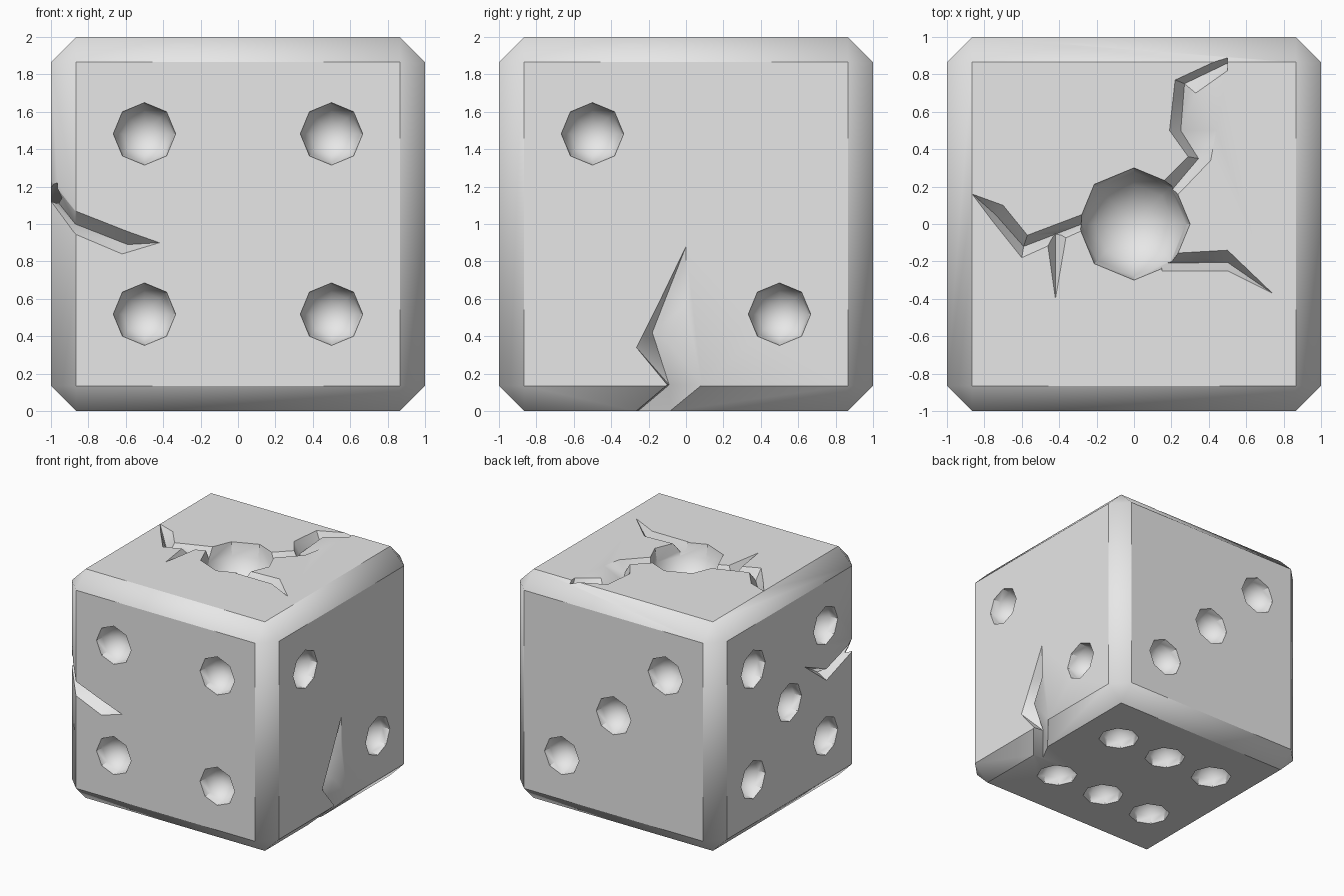
import bpy, bmesh, math
from mathutils import Vector, Matrix

if "Cube" in bpy.data.objects:
    bpy.data.objects.remove(bpy.data.objects["Cube"], do_unlink=True)

BEVEL, PIP, BIG_PIP = 0.135, 0.167, 0.3
CENTRE = Vector((0, 0, 1))
X, Y, Z = Vector((1, 0, 0)), Vector((0, 1, 0)), Vector((0, 0, 1))

# Each face: right axis, up axis, outward normal
FACES = {
    "front": (X, Z, -Y), "back": (-X, Z, Y),
    "right": (Y, Z, X), "left": (-Y, Z, -X),
    "top": (X, Y, Z), "bottom": (X, -Y, -Z),
}


def on_face(face, u, v, height=0.0):
    right, up, normal = FACES[face]
    return CENTRE + right * u + up * v + normal * (1 + height)


def make_object(name, bm):
    bmesh.ops.recalc_face_normals(bm, faces=bm.faces)
    mesh = bpy.data.meshes.new(name)
    bm.to_mesh(mesh)
    bm.free()
    obj = bpy.data.objects.new(name, mesh)
    bpy.context.collection.objects.link(obj)
    return obj


cutters = []


def pips(face, spots, radius=PIP):
    """Half-sunk eight-sided balls that hollow out the spots of a face."""
    bm = bmesh.new()
    right, up, normal = FACES[face]
    turn = Matrix((right, up, normal)).transposed().to_4x4()
    for u, v in spots:
        place = Matrix.Translation(on_face(face, u, v)) @ turn
        bmesh.ops.create_uvsphere(bm, u_segments=8, v_segments=8,
                                  radius=radius, matrix=place)
    cutters.append(make_object(face + "_pip_cutter", bm))


def crack(name, face, stations, depth=0.09, rise=0.1):
    """V groove through stations of (steep edge, valley, shallow edge, height).
    A station with a single point is a pointed tip."""
    bm = bmesh.new()
    rings = []
    for station in stations:
        if len(station) == 1:
            a = v = b = station[0]
            h, d = 0.0, 0.0
        else:
            a, v, b = station[:3]
            h = station[3] if len(station) > 3 else 0.0
            d = depth
        section = ((a, h + rise), (a, h), (v, h - d), (b, h), (b, h + rise))
        rings.append([bm.verts.new(on_face(face, *p, k)) for p, k in section])
    for r, s in zip(rings, rings[1:]):
        for i in range(5):
            j = (i + 1) % 5
            bm.faces.new((r[i], r[j], s[j], s[i]))
    bm.faces.new(rings[0])
    bm.faces.new(rings[-1])
    bmesh.ops.remove_doubles(bm, verts=bm.verts, dist=0.0005)
    bmesh.ops.triangulate(bm, faces=bm.faces)
    cutters.append(make_object(name + "_cutter", bm))


# Die body: cube with a single flat bevel
bm = bmesh.new()
bmesh.ops.create_cube(bm, size=2, matrix=Matrix.Translation(CENTRE))
bmesh.ops.bevel(bm, geom=bm.edges[:], offset=BEVEL, segments=1,
                affect='EDGES', clamp_overlap=True)
die = make_object("die_body", bm)

# Spots
S, T = 0.5, 0.482
corners = [(i * S, j * T) for i in (-1, 1) for j in (-1, 1)]
falling = [(-S, T), (S, -T)]
rising = [(-S, -T), (S, T)]
pips("front", corners)
pips("right", falling)
pips("back", rising + [(0, 0)])
pips("left", corners + [(0, 0)])
pips("bottom", [(i * S, j * 0.4) for i in (-1, 0, 1) for j in (-1, 1)])
pips("top", [(0, 0)], BIG_PIP)

# Cracks spreading from the large top spot
crack("top_back_crack", "top", [
    ((.1, .17), (.15, .12), (.18, .1)),
    ((.29, .36), (.345, .35), (.41, .34)),
    ((.19, .5), (.25, .5), (.44, .5)),
    ((.22, .77), (.27, .75), (.33, .7)),
    ((.5, .9), (.5, .86), (.5, .82))])
crack("top_left_crack", "top", [
    ((-.2, .08), (-.2, .03), (-.2, 0)),
    ((-.57, -.06), (-.59, -.12), (-.6, -.18)),
    ((-.7, .1), (-.74, .05), (-.76, .02)),
    ((-.865, .16),)])
crack("top_branch_crack", "top", [
    ((-.47, -.05), (-.42, -.05), (-.36, -.05)),
    ((-.42, -.4),)])
crack("top_right_crack", "top", [
    ((.15, -.16), (.15, -.21), (.15, -.25)),
    ((.5, -.14), (.5, -.205), (.5, -.25)),
    ((.74, -.37),)])

# Crack climbing from the lower edge of the two-spot face
crack("right_crack", "right", [
    ((0, -.12),),
    ((-.13, -.39), (-.09, -.35), (0, -.43)),
    ((-.265, -.66), (-.18, -.58), (-.1, -.63)),
    ((-.1, -.86), (-.09, -.86), (.085, -.86)),
    ((-.29, -1.02), (-.28, -1.02), (-.11, -1.02), -.155)])

# Crack wrapping round the front corner
crack("front_crack", "front", [
    ((-1.02, .26), (-1.02, .19), (-1.02, .15), -.155),
    ((-.87, .07), (-.87, 0), (-.88, -.05)),
    ((-.59, -.04), (-.59, -.11), (-.62, -.16)),
    ((-.42, -.1),)])
crack("side_crack", "left", [
    ((.9, .22), (.9, .17), (.9, .13), -.035),
    ((.51, .1), (.51, .05), (.51, 0)),
    ((.21, .23),)])

# Carve everything out of the body
for cutter in cutters:
    cutter.hide_render = True
    mod = die.modifiers.new(cutter.name, 'BOOLEAN')
    mod.operation = 'DIFFERENCE'
    mod.solver = 'EXACT'
    mod.object = cutter
depsgraph = bpy.context.evaluated_depsgraph_get()
carved = bpy.data.meshes.new_from_object(die.evaluated_get(depsgraph))
die.modifiers.clear()
die.data = carved
for cutter in cutters:
    bpy.data.objects.remove(cutter, do_unlink=True)

# One plain grey over the whole die
grey = bpy.data.materials.new("plain_grey")
grey.use_nodes = True
colour = (0.8, 0.8, 0.8, 1)
grey.diffuse_color = colour
grey.node_tree.nodes["Principled BSDF"].inputs["Base Color"].default_value = colour
carved.materials.clear()
carved.materials.append(grey)

bpy.ops.object.select_all(action='DESELECT')
die.select_set(True)
bpy.context.view_layer.objects.active = die
bpy.ops.object.shade_smooth_by_angle(angle=math.radians(44))
